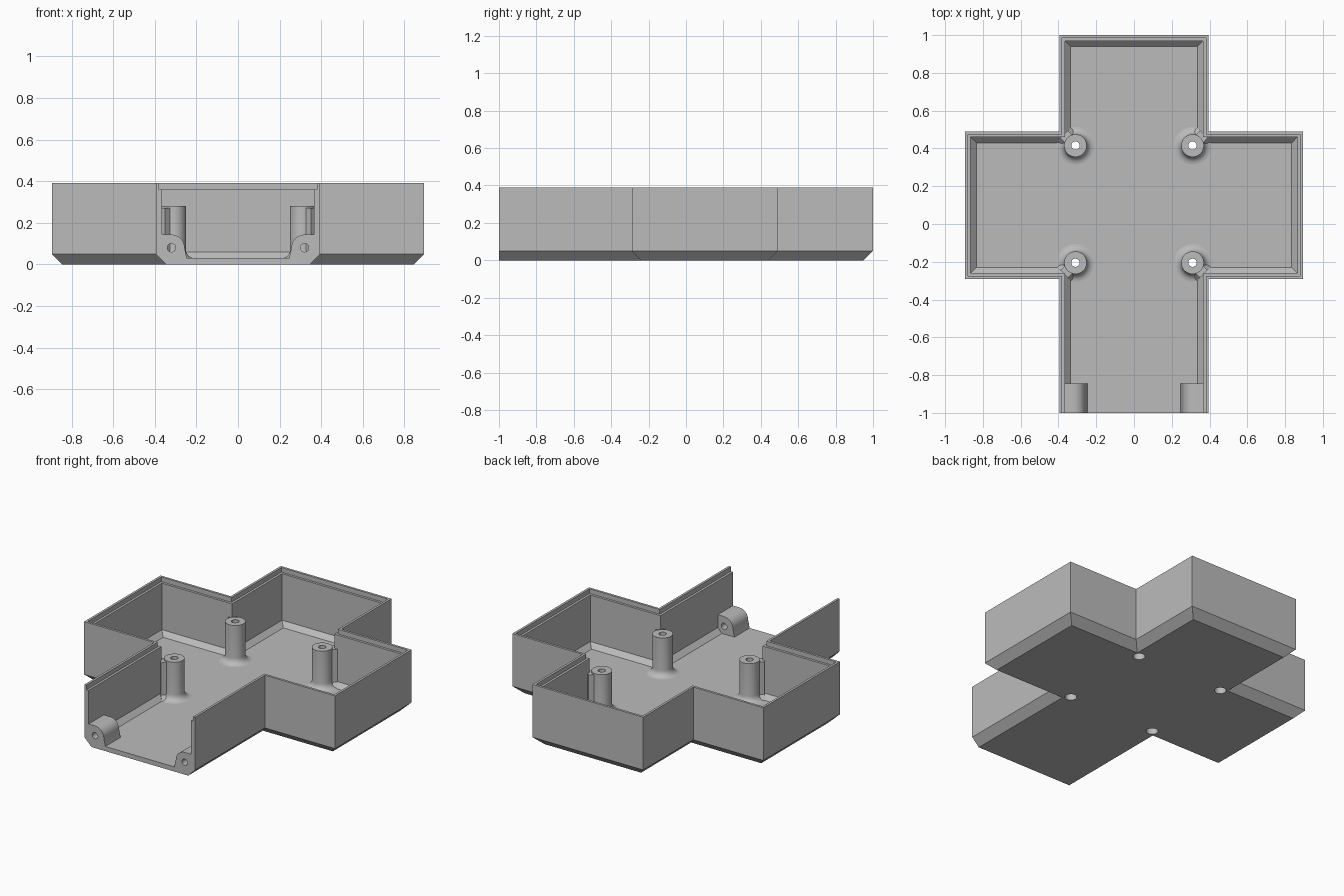
import bpy, bmesh, math
from mathutils import Matrix, Vector

if "Cube" in bpy.data.objects:
    bpy.data.objects.remove(bpy.data.objects["Cube"], do_unlink=True)

grey = bpy.data.materials.new("light grey plastic")
grey.use_nodes = True
COLOUR = (0.5, 0.5, 0.5, 1)
grey.diffuse_color = COLOUR
grey.node_tree.nodes["Principled BSDF"].inputs["Base Color"].default_value = COLOUR

HEIGHT, FLOOR, WALL = 0.39, 0.03, 0.03
STEM, ARM = 0.395, 0.895
FRONT, BACK, ARM_FRONT, ARM_BACK = -1, 1, -0.29, 0.49


def finish(name, bm):
    bmesh.ops.recalc_face_normals(bm, faces=bm.faces)
    mesh = bpy.data.meshes.new(name)
    bm.to_mesh(mesh)
    bm.free()
    mesh.materials.append(grey)
    obj = bpy.data.objects.new(name, mesh)
    bpy.context.collection.objects.link(obj)
    return obj


def activate(obj):
    bpy.ops.object.select_all(action='DESELECT')
    obj.select_set(True)
    bpy.context.view_layer.objects.active = obj


def combine(obj, other, operation, keep=False):
    mod = obj.modifiers.new(operation.lower(), 'BOOLEAN')
    mod.operation, mod.object, mod.solver = operation, other, 'EXACT'
    activate(obj)
    bpy.ops.object.modifier_apply(modifier=mod.name)
    if not keep:
        bpy.data.objects.remove(other, do_unlink=True)


def smooth(obj):
    activate(obj)
    bpy.ops.object.shade_smooth_by_angle(angle=math.radians(35))


def outline(inset):
    """Cross outline, open at the front, moved inward by inset."""
    half = [(STEM, FRONT, 0), (STEM, ARM_FRONT, 1), (ARM, ARM_FRONT, 1),
            (ARM, ARM_BACK, -1), (STEM, ARM_BACK, -1), (STEM, BACK, -1)]
    right = [(x - inset, y + s * inset) for x, y, s in half]
    return right + [(-x, y) for x, y in reversed(right)]


def cross_loft(name, profile):
    """Sweep an (inset, z) profile round the cross and close it."""
    bm = bmesh.new()
    rings = [[bm.verts.new((x, y, z)) for x, y in outline(d)] for d, z in profile]
    for a, b in zip(rings, rings[1:]):
        for i in range(len(a) - 1):
            bm.faces.new((a[i], a[i + 1], b[i + 1], b[i]))
    bm.faces.new(rings[0])
    bm.faces.new(rings[-1])
    bm.faces.new([r[0] for r in rings] + [r[-1] for r in reversed(rings)])
    return finish(name, bm)


def rod(name, radius, start, end):
    """Cylinder between two points."""
    start, end = Vector(start), Vector(end)
    axis = end - start
    place = Matrix.Translation((start + end) / 2) @ axis.to_track_quat('Z', 'Y').to_matrix().to_4x4()
    bm = bmesh.new()
    bmesh.ops.create_cone(bm, cap_ends=True, segments=32, radius1=radius,
                          radius2=radius, depth=axis.length, matrix=place)
    return finish(name, bm)


def prism(name, points, place, start, end):
    """Extrude (across, z) points along local y, then place them."""
    bm = bmesh.new()
    face = bm.faces.new([bm.verts.new((x, start, z)) for x, z in points])
    geom = bmesh.ops.extrude_face_region(bm, geom=[face])["geom"]
    moved = [v for v in geom if isinstance(v, bmesh.types.BMVert)]
    bmesh.ops.translate(bm, verts=moved, vec=(0, end - start, 0))
    bmesh.ops.transform(bm, matrix=place, verts=bm.verts)
    return finish(name, bm)


def lathe(name, profile, place):
    bm = bmesh.new()
    verts = [bm.verts.new((r, 0, z)) for r, z in profile]
    edges = [bm.edges.new((verts[i - 1], verts[i])) for i in range(len(verts))]
    bmesh.ops.spin(bm, geom=verts + edges, axis=(0, 0, 1), cent=(0, 0, 0),
                   angle=math.tau, steps=32, use_merge=True)
    bmesh.ops.remove_doubles(bm, verts=bm.verts, dist=1e-5)
    bmesh.ops.transform(bm, matrix=place, verts=bm.verts)
    return finish(name, bm)


# Tray with chamfered base, floor chamfer and stepped rim
outside = [(0.05, 0), (0, 0.05), (0, HEIGHT)]
inside = [(WALL / 2, HEIGHT), (WALL / 2, 0.36), (WALL, 0.36), (WALL, 0.06), (0.06, FLOOR)]
tray = cross_loft("tray", outside + inside)
hull = cross_loft("hull", outside)
hull.hide_render = True

# Screw posts with flared foot, bore and corner rib
BORE, HEAD, POST, TOP, FLARE = 0.022, 0.035, 0.06, 0.28, 0.04
flare = [(POST + FLARE * (1 - math.cos(a)), FLOOR + FLARE * (1 - math.sin(a)))
         for a in (i * math.pi / 12 for i in range(7))]
post_profile = ([(HEAD, 0.025), (HEAD, 0.15), (BORE, 0.15), (BORE, TOP), (POST, TOP)]
                + flare + [(POST + FLARE, 0.025)])
rib_points = [(-0.055, 0.025), (0.055, 0.025), (0.028, 0.06), (0.028, 0.27),
              (-0.028, 0.27), (-0.028, 0.06)]

for side, sx in (("left", 1), ("right", -1)):
    for end, y, sy in (("back", 0.415, 1), ("front", -0.205, -1)):
        x = 0.31 * sx
        label = f"{end}_{side}"
        place = Matrix.Translation((x, y, 0))
        post = lathe("post_" + label, post_profile, place)
        combine(post, hull, 'INTERSECT', keep=True)
        smooth(post)
        turn = Matrix.Rotation(math.atan2(sy, sx) - math.pi / 2, 4, 'Z')
        rib = prism("post_rib_" + label, rib_points, place @ turn, 0.045, 0.085)
        combine(rib, hull, 'INTERSECT', keep=True)
        combine(tray, rod("hole", HEAD, (x, y, -0.1), (x, y, 0.1)), 'DIFFERENCE')

    # Rounded screw lug beside the open front
    cx, cz, r = 0.32, 0.08, 0.063
    arc = [(cx + r * math.cos(a), cz + r * math.sin(a))
           for a in (math.pi / 2 + i * math.pi / 20 for i in range(11))]
    points = [(0.37, FLOOR - 0.005), (0.37, cz + r)] + arc + [(0.245, FLOOR - 0.005)]
    lug = prism("front_lug_" + side, [(sx * px, pz) for px, pz in points],
                Matrix.Identity(4), FRONT, -0.845)
    combine(lug, rod("hole", 0.02, (sx * cx, -1.1, cz), (sx * cx, -0.7, cz)), 'DIFFERENCE')
    smooth(lug)

bpy.data.objects.remove(hull, do_unlink=True)
